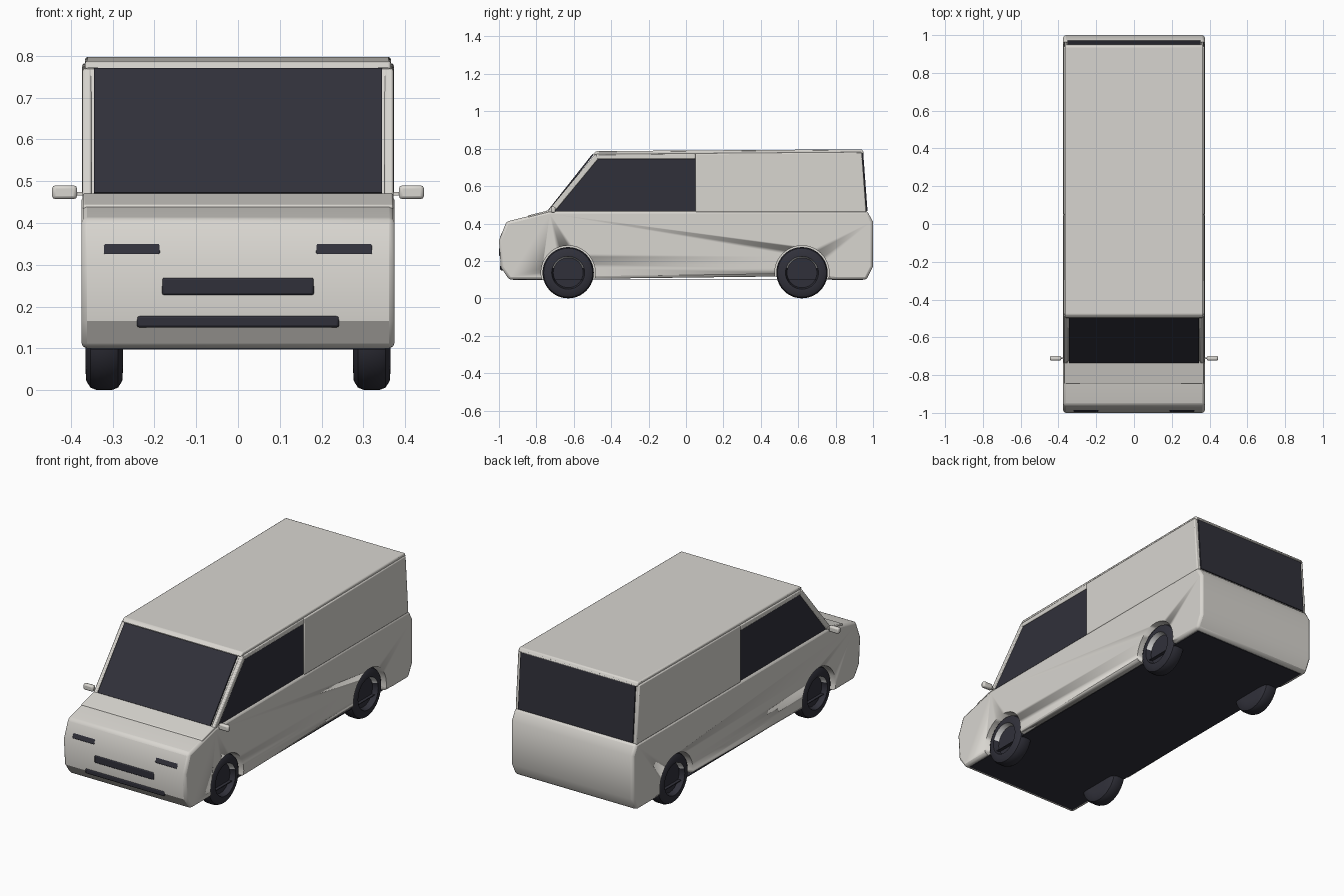
import bpy, bmesh, math
from mathutils import Vector

if "Cube" in bpy.data.objects:
    bpy.data.objects.remove(bpy.data.objects["Cube"])


def mat(name, rgb):
    m = bpy.data.materials.new(name)
    m.diffuse_color = (*rgb, 1)
    m.use_nodes = True
    m.node_tree.nodes["Principled BSDF"].inputs["Base Color"].default_value = m.diffuse_color
    return m


PAINT = mat("warm_white_paint", (0.69, 0.67, 0.63))
DARK = mat("dark_glass_and_rubber", (0.03, 0.03, 0.042))
RIM = mat("light_rim", (0.85, 0.85, 0.85))


def finish(bm, name, mats, bevel=0, segs=2):
    bmesh.ops.recalc_face_normals(bm, faces=bm.faces)
    me = bpy.data.meshes.new(name)
    bm.to_mesh(me)
    bm.free()
    ob = bpy.data.objects.new(name, me)
    bpy.context.collection.objects.link(ob)
    for m in mats:
        me.materials.append(m)
    if bevel:
        b = ob.modifiers.new("bevel", 'BEVEL')
        b.width, b.segments, b.limit_method = bevel, segs, 'ANGLE'
        b.angle_limit = math.radians(35)
    bpy.context.view_layer.objects.active = ob
    ob.select_set(True)
    bpy.ops.object.shade_smooth_by_angle(angle=math.radians(30))
    ob.select_set(False)
    return ob


def prism(name, pts, x0, x1, m, bevel=0, segs=2):
    """Extrude a (y, z) outline from x0 to x1."""
    bm = bmesh.new()
    a = [bm.verts.new((x0, y, z)) for y, z in pts]
    b = [bm.verts.new((x1, y, z)) for y, z in pts]
    n = len(pts)
    bm.faces.new(a)
    bm.faces.new(b[::-1])
    for i in range(n):
        bm.faces.new((a[i], b[i], b[(i + 1) % n], a[(i + 1) % n]))
    return finish(bm, name, [m], bevel, segs)


def box(name, x, y, z, m, bevel=0):
    return prism(name, [(y[0], z[0]), (y[1], z[0]), (y[1], z[1]), (y[0], z[1])],
                 x[0], x[1], m, bevel)


def pane(name, p, q, half, m, t=0.008):
    """Thin plate spanning the line p-q in (y, z), standing on its left side."""
    d = (Vector(q) - Vector(p)).normalized()
    n = Vector((-d.y, d.x)) * t
    pts = [Vector(p) - n * 0.5, Vector(q) - n * 0.5, Vector(q) + n * 0.5, Vector(p) + n * 0.5]
    return prism(name, [tuple(v) for v in pts], -half, half, m)


# lower body with nose, hood and tail
body = prism("lower_body", [
    (-0.945, 0.10), (-0.99, 0.165), (-1.0, 0.31), (-0.96, 0.41), (-0.73, 0.467),
    (0.968, 0.467), (1.0, 0.41), (1.0, 0.17), (0.965, 0.10), (0.82, 0.10),
    (0.5, 0.117), (-0.5, 0.105), (-0.78, 0.10)], -0.375, 0.375, PAINT, 0.014)
WHEELS = (-0.63, 0.62)
WR = 0.137

# wheel arches
for i, wy in enumerate(WHEELS):
    for s in (-1, 1):
        pts = [(wy + 0.145 * math.cos(a), WR + 0.145 * math.sin(a))
               for a in (k * math.tau / 40 for k in range(40))]
        cut = prism("arch_cutter", pts, s * 0.25, s * 0.5, DARK)
        cut.hide_render = True
        cut.hide_viewport = True
        mod = body.modifiers.new("arch", 'BOOLEAN')
        mod.object, mod.solver = cut, 'EXACT'

# dark floor
box("underbody", (-0.352, 0.352), (-0.925, 0.945), (0.097, 0.101), DARK)

# upper body, cowl and roof
prism("cabin", [(-0.735, 0.455), (-0.482, 0.775), (0.94, 0.785), (0.965, 0.455)],
      -0.366, 0.366, PAINT, 0.008)
prism("cowl", [(-0.845, 0.42), (-0.845, 0.443), (-0.73, 0.472), (-0.70, 0.42)],
      -0.371, 0.371, PAINT, 0.004)
prism("roof", [(-0.50, 0.768), (-0.48, 0.787), (0.94, 0.797), (0.953, 0.775)],
      -0.366, 0.366, PAINT, 0.006)

# windscreen and rear window
pane("windscreen", (-0.734, 0.47), (-0.498, 0.7685), 0.345, DARK)
pane("rear_window", (0.943, 0.785), (0.9665, 0.468), 0.352, DARK)

for s, side in ((1, "right"), (-1, "left")):
    # load-area side panel, door frame and side glass
    prism(side + "_side_panel", [(0.05, 0.46), (0.05, 0.775), (0.94, 0.782), (0.964, 0.46)],
          s * 0.35, s * 0.373, PAINT, 0.006)
    prism(side + "_window_rail", [(-0.49, 0.745), (-0.475, 0.77), (0.05, 0.775), (0.05, 0.745)],
          s * 0.35, s * 0.372, PAINT, 0.005)
    prism(side + "_pillar", [(-0.745, 0.46), (-0.485, 0.772), (-0.468, 0.747), (-0.705, 0.46)],
          s * 0.350, s * 0.372, PAINT, 0.005)
    prism(side + "_side_window", [(-0.705, 0.466), (-0.475, 0.747), (0.052, 0.747), (0.052, 0.466)],
          s * 0.362, s * 0.368, DARK)
    # mirror with stalk
    x0, x1 = sorted((s * 0.385, s * 0.445))
    box(side + "_mirror", (x0, x1), (-0.723, -0.698), (0.457, 0.49), PAINT, 0.008)
    x0, x1 = sorted((s * 0.36, s * 0.39))
    box(side + "_mirror_stalk", (x0, x1), (-0.715, -0.706), (0.466, 0.474), PAINT)
    # headlight, sloped with the nose
    x0, x1 = sorted((s * 0.185, s * 0.323))
    prism(side + "_headlight", [(-0.996, 0.324), (-0.984, 0.352), (-0.96, 0.352), (-0.96, 0.324)],
          x0, x1, DARK, 0.005)

# grille and bumper slot
box("grille", (-0.182, 0.182), (-1.0, -0.96), (0.227, 0.27), DARK, 0.006)
box("bumper_slot", (-0.242, 0.242), (-0.994, -0.95), (0.15, 0.178), DARK, 0.006)

# wheels: lathed (x, radius) profile, with a recessed hub
PROFILE = [(0.275, 0.0), (0.275, 0.085), (0.277, 0.115), (0.287, 0.131), (0.302, WR),
           (0.338, WR), (0.353, 0.131), (0.363, 0.115), (0.365, 0.088),
           (0.335, 0.080), (0.335, 0.0)]
N = 40
for wy, end in zip(WHEELS, ("front", "rear")):
    for s, side in ((1, "right"), (-1, "left")):
        bm = bmesh.new()
        rings = []
        for x, r in PROFILE:
            if r == 0:
                rings.append([bm.verts.new((s * x, wy, WR))] * N)
            else:
                rings.append([bm.verts.new((s * x, wy + r * math.cos(k * math.tau / N),
                                            WR + r * math.sin(k * math.tau / N))) for k in range(N)])
        for j in range(len(rings) - 1):
            for k in range(N):
                q = [rings[j][k], rings[j][(k + 1) % N], rings[j + 1][(k + 1) % N], rings[j + 1][k]]
                f = bm.faces.new(list(dict.fromkeys(q)))
                # upper part of the recess wall is light
                if j == 8 and math.sin((k + 0.5) * math.tau / N) > 0.3:
                    f.material_index = 1
        finish(bm, f"{end}_{side}_wheel", [DARK, RIM])
